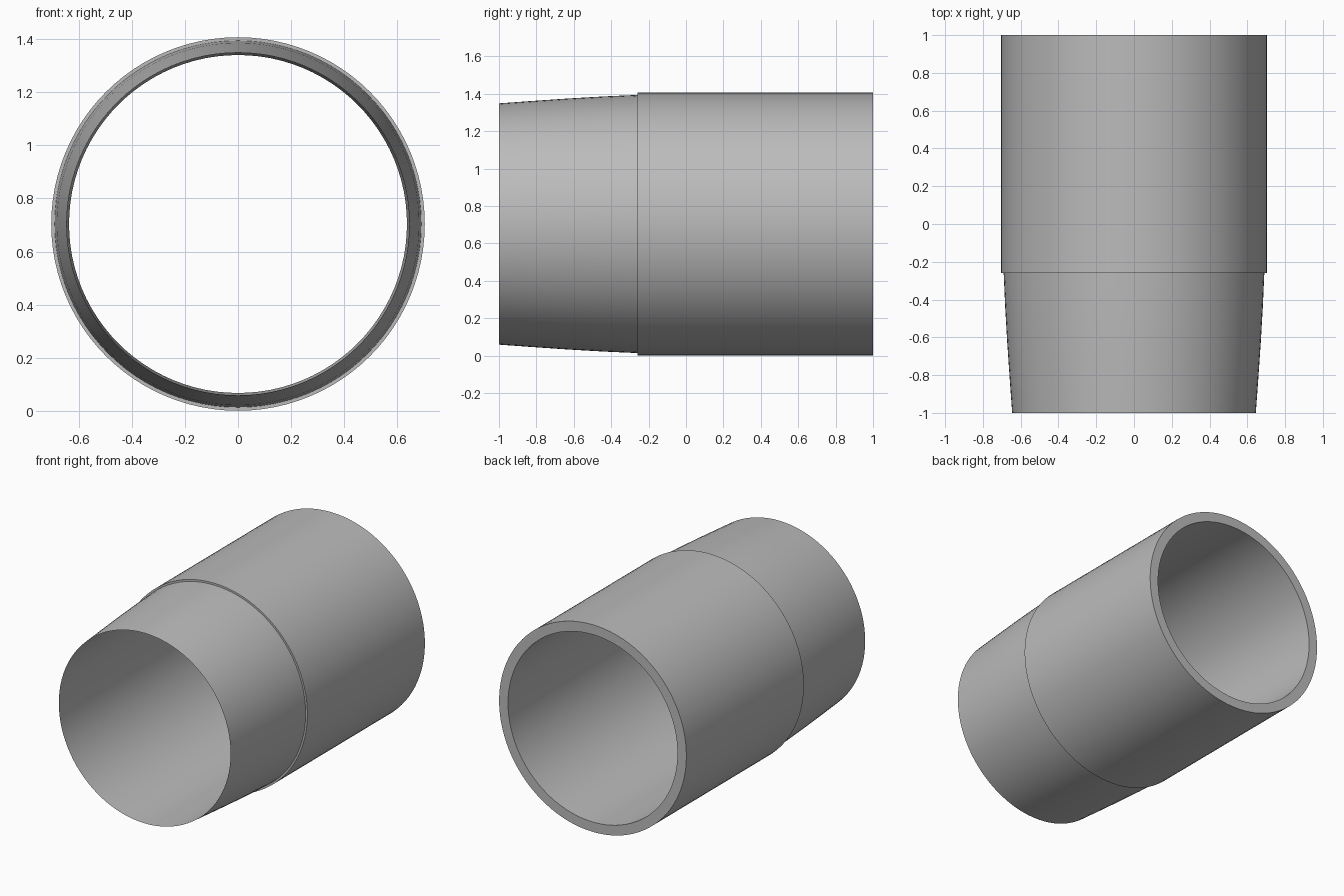
import bpy, bmesh, math

if "Cube" in bpy.data.objects:
    bpy.data.objects.remove(bpy.data.objects["Cube"])

SIDES = 96
CENTER_Z = 0.704

grey = bpy.data.materials.new("mid grey")
grey.diffuse_color = (0.5, 0.5, 0.5, 1)
grey.use_nodes = True
grey.node_tree.nodes["Principled BSDF"].inputs["Base Color"].default_value = grey.diffuse_color

# Closed wall section (y, radius): tapered spigot, shoulder, straight sleeve, bore
profile = [(-1.0, 0.645), (-0.82, 0.658), (-0.63, 0.671), (-0.44, 0.682),
           (-0.26, 0.690), (-0.26, 0.703), (1.0, 0.703), (1.0, 0.636)]

# Revolve the section around the y axis
bm = bmesh.new()
rings = []
for y, r in profile:
    ring = []
    for i in range(SIDES):
        a = 2 * math.pi * i / SIDES
        ring.append(bm.verts.new((r * math.cos(a), y, CENTER_Z + r * math.sin(a))))
    rings.append(ring)
for k, ring in enumerate(rings):
    nxt = rings[(k + 1) % len(rings)]
    for i in range(SIDES):
        j = (i + 1) % SIDES
        bm.faces.new((ring[i], nxt[i], nxt[j], ring[j]))
bmesh.ops.recalc_face_normals(bm, faces=bm.faces)

mesh = bpy.data.meshes.new("pipe_coupling")
bm.to_mesh(mesh)
bm.free()
mesh.materials.append(grey)
pipe = bpy.data.objects.new("pipe_coupling", mesh)
bpy.context.collection.objects.link(pipe)

# Smooth round walls, sharp rims and shoulder
bpy.context.view_layer.objects.active = pipe
pipe.select_set(True)
bpy.ops.object.shade_smooth_by_angle(angle=math.radians(30))
